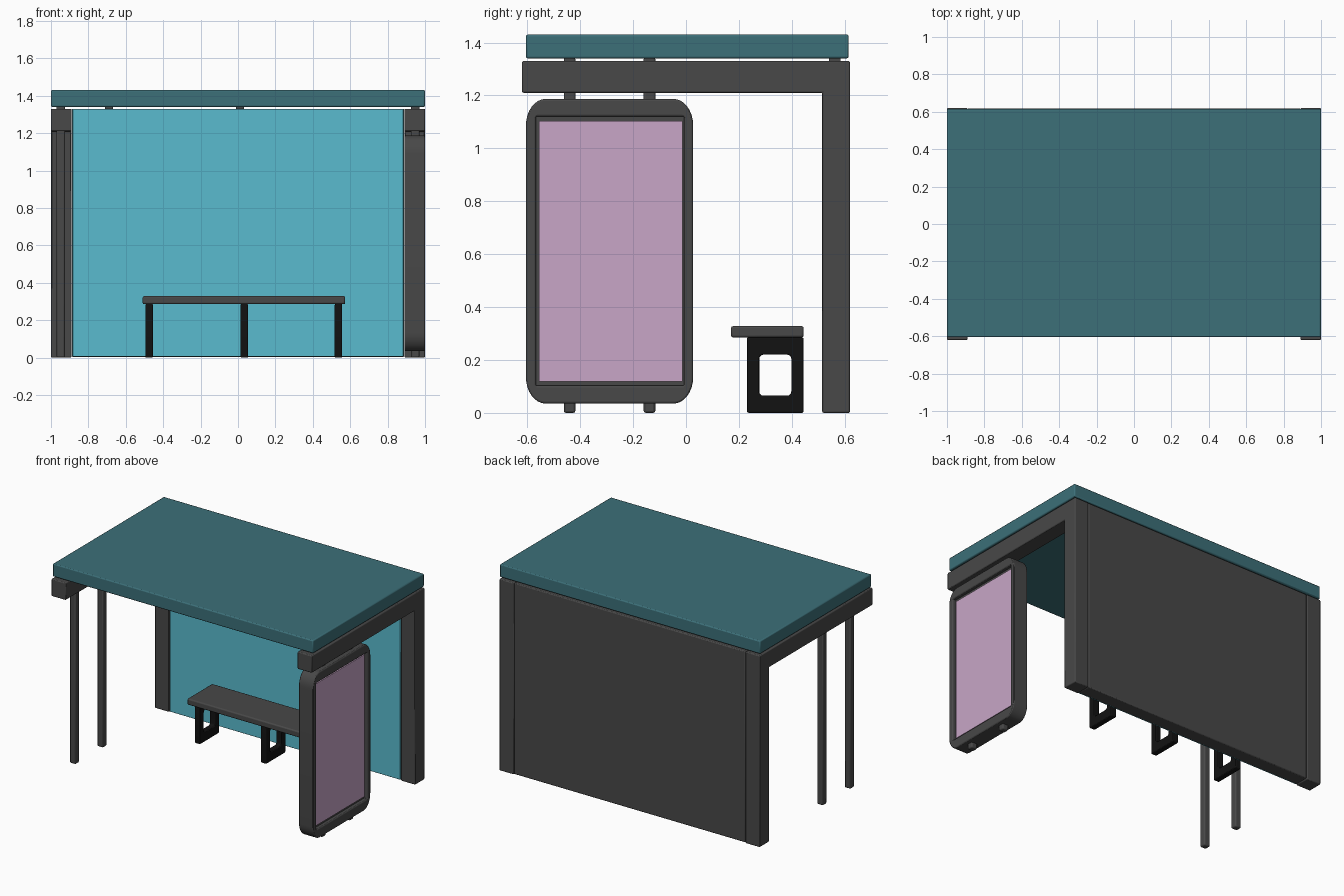
import bpy, bmesh
from math import cos, sin, pi, radians

if "Cube" in bpy.data.objects:
    bpy.data.objects.remove(bpy.data.objects["Cube"])


def material(name, r, g, b):
    m = bpy.data.materials.new(name)
    m.diffuse_color = (r, g, b, 1)
    m.use_nodes = True
    m.node_tree.nodes["Principled BSDF"].inputs["Base Color"].default_value = m.diffuse_color
    return m


ROOF = material("roof_teal", 0.045, 0.16, 0.19)
GLASS = material("panel_teal", 0.10, 0.50, 0.62)
PINK = material("poster_pink", 0.58, 0.38, 0.57)
DARK = material("dark_grey", 0.065, 0.065, 0.065)
BLACK = material("black", 0.006, 0.006, 0.006)


def finish(name, bm, mat, bevel):
    bmesh.ops.recalc_face_normals(bm, faces=bm.faces)
    me = bpy.data.meshes.new(name)
    bm.to_mesh(me)
    bm.free()
    ob = bpy.data.objects.new(name, me)
    bpy.context.collection.objects.link(ob)
    me.materials.append(mat)
    if bevel:
        mod = ob.modifiers.new("bevel", 'BEVEL')
        mod.width, mod.segments = bevel, 2
        mod.limit_method, mod.angle_limit = 'ANGLE', radians(40)
    bpy.ops.object.select_all(action='DESELECT')
    ob.select_set(True)
    bpy.context.view_layer.objects.active = ob
    bpy.ops.object.shade_smooth_by_angle(angle=radians(35))
    return ob


def box(name, x, y, z, mat, bevel=0.006):
    bm = bmesh.new()
    bmesh.ops.create_cube(bm, size=1)
    for v in bm.verts:
        v.co = [(r[0] + r[1]) / 2 + c * (r[1] - r[0]) for c, r in zip(v.co, (x, y, z))]
    return finish(name, bm, mat, bevel)


def prism(name, x, profile, mat, bevel=0.006):
    """Extrude a (y, z) profile along x."""
    bm = bmesh.new()
    a, b = [[bm.verts.new((px, y, z)) for y, z in profile] for px in x]
    bm.faces.new(a)
    bm.faces.new(b)
    n = len(a)
    for i in range(n):
        j = (i + 1) % n
        bm.faces.new((a[i], a[j], b[j], b[i]))
    return finish(name, bm, mat, bevel)


def rounded(y, z, ry, rz, k=8):
    pts = []
    for q, (cy, cz) in enumerate([(y[1] - ry, z[1] - rz), (y[0] + ry, z[1] - rz),
                                  (y[0] + ry, z[0] + rz), (y[1] - ry, z[0] + rz)]):
        for i in range(k + 1):
            t = (q + i / k) * pi / 2
            pts.append((cy + ry * cos(t), cz + rz * sin(t)))
    return pts


def ring(name, x, outer, inner, mat, bevel):
    """Frame with an opening, between two matching (y, z) loops."""
    bm = bmesh.new()
    o0, o1, i0, i1 = [[bm.verts.new((px, y, z)) for y, z in loop]
                      for loop in (outer, inner) for px in x]
    n = len(o0)
    for i in range(n):
        j = (i + 1) % n
        for p, q in ((o0, o1), (o1, i1), (i1, i0), (i0, o0)):
            bm.faces.new((p[i], p[j], q[j], q[i]))
    return finish(name, bm, mat, bevel)


# roof slab
box("roof", (-1, 1), (-0.605, 0.615), (1.34, 1.43), ROOF, 0.007)

# side frames (post and arm in one) and the poles under them
L = [(0.515, 0), (0.62, 0), (0.62, 1.33), (-0.62, 1.33), (-0.62, 1.21), (0.515, 1.21)]
for side, s in (("left", -1), ("right", 1)):
    prism(f"{side}_frame", sorted((s * 0.89, s)), L, DARK)
    for label, y in (("front", -0.44), ("rear", -0.138)):
        box(f"{side}_{label}_pole", sorted((s * 0.925, s * 0.97)),
            (y - 0.022, y + 0.022), (0, 1.345), DARK, 0.008)
    box(f"{side}_roof_spacer", sorted((s * 0.925, s * 0.97)),
        (0.54, 0.584), (1.32, 1.345), DARK, 0)

# back wall, with a teal sheet on its inner side
box("back_wall", (-0.888, 0.888), (0.522, 0.618), (0.003, 1.33), DARK)
box("back_wall_sheet", (-0.885, 0.885), (0.515, 0.53), (0.005, 1.327), GLASS, 0.003)
for i, x in enumerate((-0.69, 0.01)):
    box(f"wall_roof_spacer_{i}", (x - 0.022, x + 0.022), (0.54, 0.584), (1.32, 1.345), DARK, 0)

# poster case on the right side
ring("poster_frame", (0.89, 1.0),
     rounded((-0.605, 0.027), (0.035, 1.187), 0.075, 0.10),
     rounded((-0.567, -0.008), (0.103, 1.12), 0.004, 0.004), DARK, 0.006)
box("poster_backing", (0.915, 0.975), (-0.57, -0.005), (0.10, 1.123), DARK, 0)
box("poster", (0.908, 0.982), (-0.556, -0.014), (0.118, 1.103), PINK, 0)

# bench
box("bench_seat", (-0.51, 0.573), (0.17, 0.445), (0.285, 0.328), DARK, 0.008)
for i, x in enumerate((-0.475, 0.034, 0.537)):
    ring(f"bench_leg_{i}", (x - 0.02, x + 0.02),
         rounded((0.23, 0.445), (0, 0.286), 0.008, 0.008, 4),
         rounded((0.277, 0.398), (0.065, 0.22), 0.016, 0.016, 4), BLACK, 0.005)
